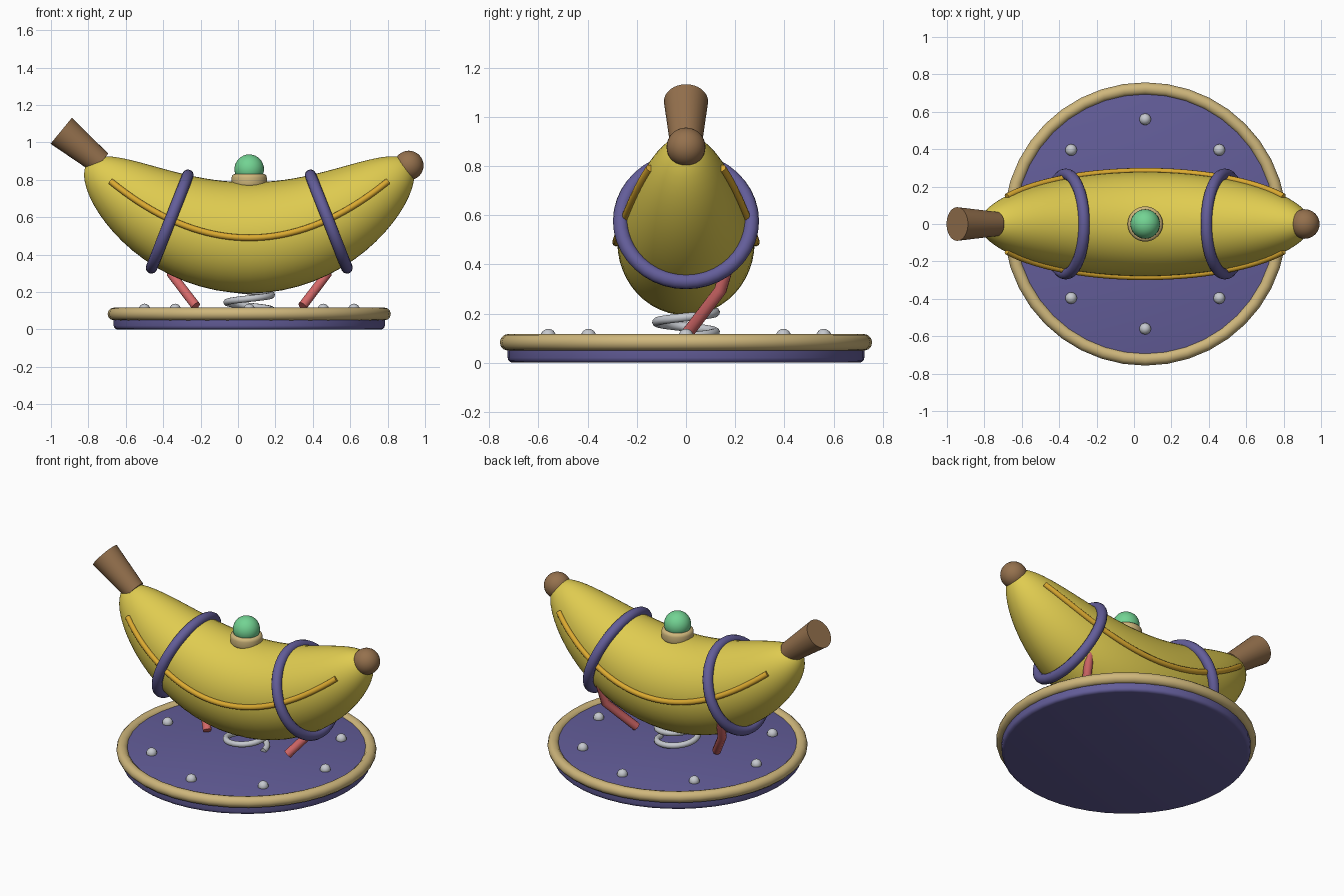
import bpy, bmesh, math
from mathutils import Vector

if "Cube" in bpy.data.objects:
    bpy.data.objects.remove(bpy.data.objects["Cube"], do_unlink=True)

CX = 0.06  # shared centre line of the base and body


def material(name, rgb):
    m = bpy.data.materials.new(name)
    m.use_nodes = True
    m.diffuse_color = (*rgb, 1)
    m.node_tree.nodes["Principled BSDF"].inputs["Base Color"].default_value = (*rgb, 1)
    return m


yellow = material("banana yellow", (0.74, 0.6, 0.08))
gold = material("seam gold", (0.71, 0.4, 0.03))
brown = material("stem brown", (0.3, 0.165, 0.075))
purple = material("purple", (0.125, 0.11, 0.32))
tan = material("tan trim", (0.62, 0.47, 0.2))
green = material("button green", (0.17, 0.65, 0.29))
red = material("strut red", (0.66, 0.14, 0.14))
grey = material("metal grey", (0.56, 0.58, 0.62))


def finish(name, mat, angle=40):
    ob = bpy.context.object
    ob.name = name
    ob.data.materials.append(mat)
    bpy.ops.object.shade_smooth_by_angle(angle=math.radians(angle))
    return ob


def ball(name, mat, loc, r, seg=32):
    bpy.ops.mesh.primitive_uv_sphere_add(segments=seg, ring_count=seg // 2, radius=r, location=loc)
    return finish(name, mat)


def ring(name, mat, loc, major, minor, rot=(0, 0, 0)):
    bpy.ops.mesh.primitive_torus_add(location=loc, rotation=rot, major_radius=major,
                                     minor_radius=minor, major_segments=40, minor_segments=12)
    return finish(name, mat)


def disc(name, mat, x, z0, z1, r, bevel):
    bpy.ops.mesh.primitive_cylinder_add(vertices=48, radius=r, depth=z1 - z0,
                                        location=(x, 0, (z0 + z1) / 2))
    ob = bpy.context.object
    mod = ob.modifiers.new("Rounded edge", "BEVEL")
    mod.width, mod.segments = bevel, 3
    bpy.ops.object.modifier_apply(modifier=mod.name)
    return finish(name, mat)


def tube(name, mat, points, r):
    curve = bpy.data.curves.new(name, "CURVE")
    curve.dimensions = "3D"
    curve.bevel_depth, curve.bevel_resolution, curve.use_fill_caps = r, 3, True
    spline = curve.splines.new("POLY")
    spline.points.add(len(points) - 1)
    for p, co in zip(spline.points, points):
        p.co = (*co, 1)
    ob = bpy.data.objects.new(name, curve)
    bpy.context.collection.objects.link(ob)
    bpy.ops.object.select_all(action="DESELECT")
    ob.select_set(True)
    bpy.context.view_layer.objects.active = ob
    bpy.ops.object.convert(target="MESH")
    return finish(name, mat, 50)


# Body: an ellipsoid bent along a parabola
HALF, RADIUS, WIDTH, BEND = 0.86, 0.297, 0.94, 0.55


def spine(t):
    return Vector((CX + t, 0, 0.49 + BEND * t * t))


def body_radius(t):
    return RADIUS * math.sqrt(max(0, 1 - (t / HALF) ** 2))


bpy.ops.mesh.primitive_uv_sphere_add(segments=48, ring_count=40, radius=1,
                                     rotation=(0, math.pi / 2, 0))
bpy.ops.object.transform_apply(location=False, rotation=True, scale=False)
for v in bpy.context.object.data.vertices:
    t = v.co.x * HALF
    up = Vector((-2 * BEND * t, 0, 1)).normalized()
    v.co = spine(t) + up * v.co.z * RADIUS + Vector((0, v.co.y * RADIUS * WIDTH, 0))
finish("banana_body", yellow, 80)

# Seams along both sides
for side, label in ((-1, "front"), (1, "back")):
    steps = [-0.74 + 1.48 * i / 40 for i in range(41)]
    tube(label + "_seam", gold,
         [spine(t) + Vector((0, side * (body_radius(t) * WIDTH + 0.004), 0)) for t in steps], 0.017)

# Stem and end knob
low, high = Vector((-0.735, 0, 0.89)), Vector((-0.945, 0, 1.0625))
bpy.ops.mesh.primitive_cone_add(vertices=32, radius1=0.065, radius2=0.09,
                                depth=(high - low).length, location=(low + high) / 2,
                                rotation=(high - low).to_track_quat("Z", "Y").to_euler())
finish("stem", brown)
ball("end_knob", brown, (0.913, 0, 0.877), 0.079)

# Button on its collar
disc("button_collar", tan, CX, 0.76, 0.832, 0.094, 0.02)
ball("button", green, (CX, 0, 0.857), 0.079)

# Base plate, rim and bolts
disc("base_plate", purple, CX, 0.0, 0.1, 0.725, 0.02)
ring("base_rim", tan, (CX, 0, 0.083), 0.723, 0.034)
for i in range(8):
    a = i * math.pi / 4
    ball("bolt", grey, (CX + 0.56 * math.cos(a), 0.56 * math.sin(a), 0.107), 0.031, 16)

# Straps and struts, mirrored left and right
for s, label in ((-1, "right"), (1, "left")):
    ring(label + "_strap", purple, (CX + s * 0.425, 0, 0.577), 0.266, 0.031,
         (0, math.pi / 2 - s * math.radians(21.5), 0))
    tube(label + "_strut", red,
         [(CX + s * x, y, z) for x, y, z in
          ((0.285, 0.01, 0.125), (0.415, 0.14, 0.295), (0.43, 0.185, 0.45))], 0.026)

# Spring between base and body
coil = []
for i in range(101):
    a = 5 * math.pi * i / 100
    coil.append((CX + 0.12 * math.cos(a), 0.12 * math.sin(a), 0.105 + 0.08 * a / math.tau))
tube("spring", grey, coil, 0.018)
